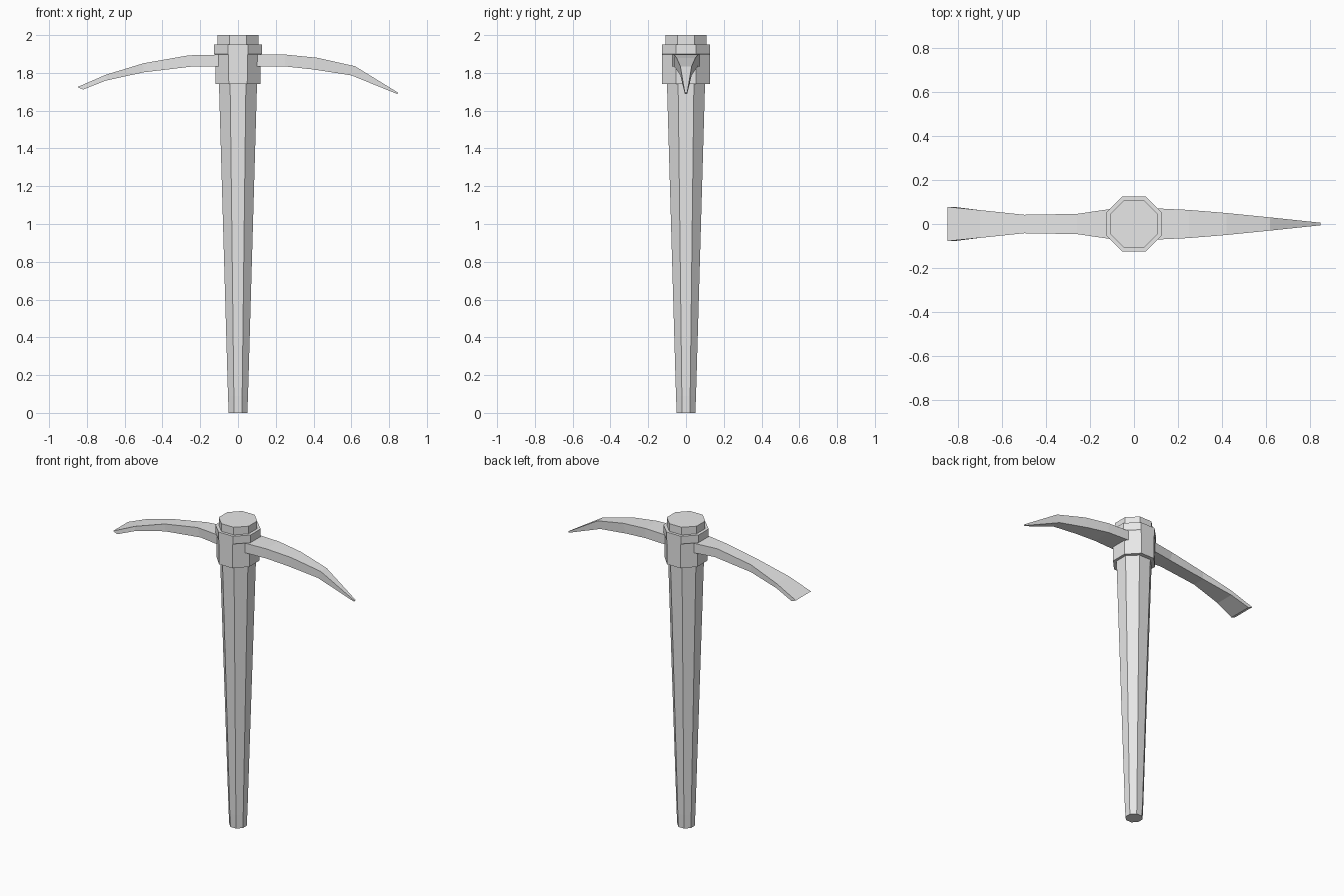
import bpy
import math

if "Cube" in bpy.data.objects:
    bpy.data.objects.remove(bpy.data.objects["Cube"])

grey = bpy.data.materials.new("plain_grey")
grey.diffuse_color = (0.8, 0.8, 0.8, 1)
grey.use_nodes = True
grey.node_tree.nodes["Principled BSDF"].inputs["Base Color"].default_value = grey.diffuse_color


def loft(name, rings):
    """Join equal-sized rings of points into a capped, flat-shaded solid."""
    n = len(rings[0])
    verts = [p for ring in rings for p in ring]
    faces = [list(range(n))[::-1], list(range(len(verts) - n, len(verts)))]
    for r in range(len(rings) - 1):
        for i in range(n):
            a, b = r * n + i, r * n + (i + 1) % n
            faces.append([a, b, b + n, a + n])
    mesh = bpy.data.meshes.new(name)
    mesh.from_pydata(verts, [], faces)
    mesh.materials.append(grey)
    obj = bpy.data.objects.new(name, mesh)
    bpy.context.collection.objects.link(obj)
    return obj


def octagon(z, ax, ay):
    """Octagon with flats facing the axes; ax, ay are distances to the flats."""
    k = 1 / math.cos(math.pi / 8)
    angles = [math.pi / 8 + i * math.pi / 4 for i in range(8)]
    return [(ax * k * math.cos(a), ay * k * math.sin(a), z) for a in angles]


def blade(name, sections):
    """Four-sided blade; section = x_top, z_top, x_bottom, z_bottom, half width."""
    rings = []
    for xt, zt, xb, zb, w in sections:
        s = 1 if xt >= 0 else -1   # keep the winding outward on both sides
        rings.append([(xb, -s * w, zb), (xb, s * w, zb),
                      (xt, s * w, zt), (xt, -s * w, zt)])
    return loft(name, rings)


# Tapered handle with a short butt at the bottom
loft("handle", [octagon(z, r, r) for z, r in
                [(0, 0.049), (0.09, 0.053), (1.75, 0.101), (1.94, 0.108), (2.0, 0.108)]])

# Iron collar around the handle, flaring at the top of the blade sides
loft("collar", [octagon(z, rx, 0.126) for z, rx in
                [(1.74, 0.118), (1.895, 0.12), (1.9, 0.127), (1.95, 0.127)]])

# Pointed pick on the right
blade("pick_blade", [(0.08, 1.897, 0.08, 1.834, 0.072),
                     (0.25, 1.897, 0.25, 1.834, 0.064),
                     (0.42, 1.880, 0.40, 1.818, 0.050),
                     (0.62, 1.835, 0.60, 1.787, 0.030),
                     (0.848, 1.695, 0.843, 1.688, 0.006)])

# Flat adze on the left
blade("adze_blade", [(-0.08, 1.897, -0.08, 1.834, 0.072),
                     (-0.26, 1.893, -0.24, 1.834, 0.046),
                     (-0.50, 1.851, -0.50, 1.803, 0.042),
                     (-0.70, 1.790, -0.70, 1.759, 0.063),
                     (-0.85, 1.725, -0.82, 1.712, 0.078)])
